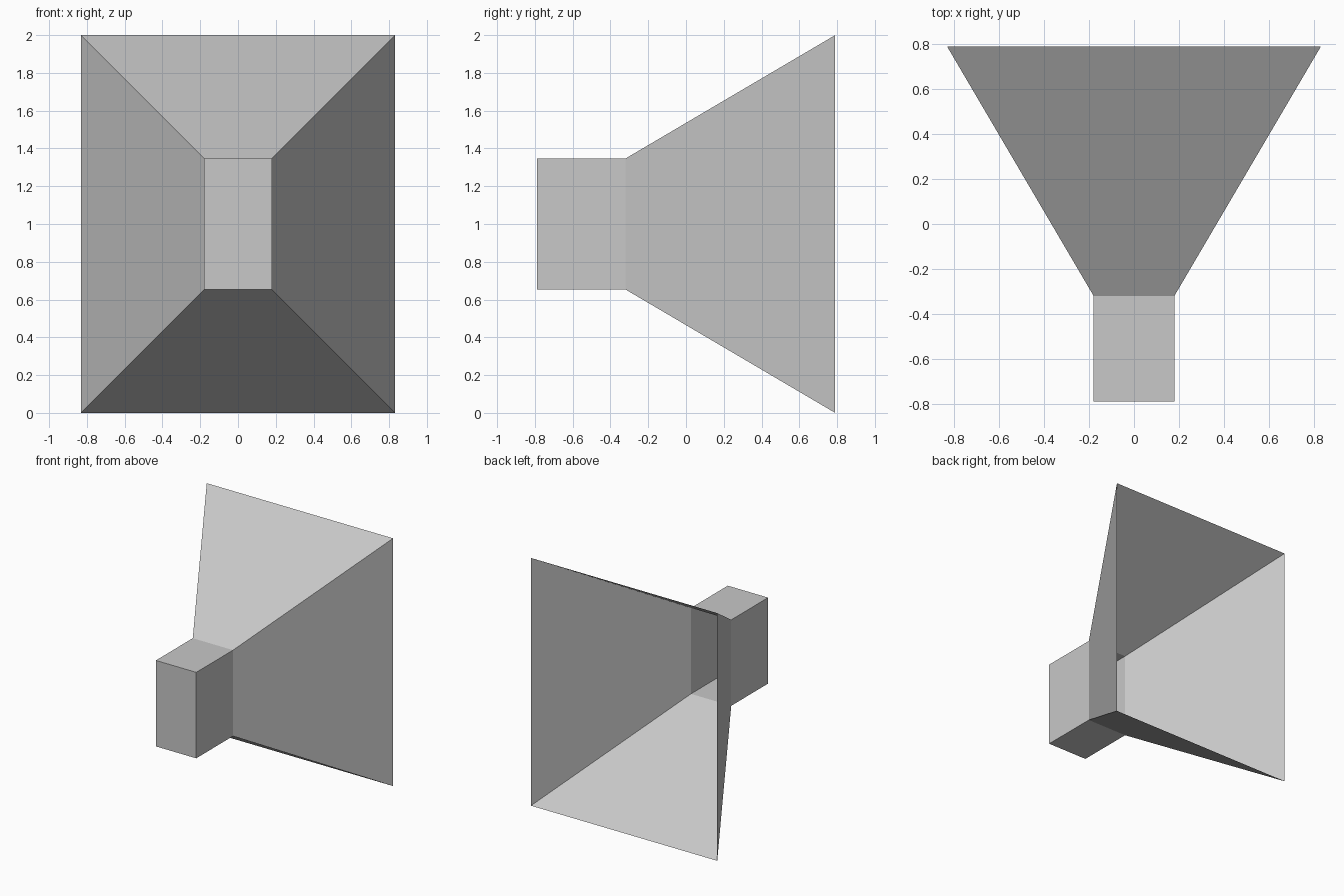
import bpy
import bmesh

cube = bpy.data.objects.get("Cube")
if cube:
    bpy.data.objects.remove(cube, do_unlink=True)

grey = bpy.data.materials.new("plain_grey")
grey.use_nodes = True
colour = (0.58, 0.58, 0.58, 1)
grey.diffuse_color = colour
grey.node_tree.nodes["Principled BSDF"].inputs["Base Color"].default_value = colour

MID_Z = 1.0


def ring(bm, y, half_w, half_h):
    """Rectangular cross-section facing along y."""
    corners = [(-1, -1), (1, -1), (1, 1), (-1, 1)]
    return [bm.verts.new((sx * half_w, y, MID_Z + sz * half_h)) for sx, sz in corners]


def tube(name, front, back, capped=False):
    """Thin four-sided tube between two cross-sections, open at the back."""
    bm = bmesh.new()
    a, b = ring(bm, *front), ring(bm, *back)
    for i in range(4):
        j = (i + 1) % 4
        bm.faces.new((a[j], a[i], b[i], b[j]))
    if capped:
        bm.faces.new(a)
    mesh = bpy.data.meshes.new(name)
    bm.to_mesh(mesh)
    bm.free()
    mesh.materials.append(grey)
    obj = bpy.data.objects.new(name, mesh)
    bpy.context.collection.objects.link(obj)
    return obj


# Cross-sections: y, half width, half height
closed_end = (-0.79, 0.18, 0.347)
throat = (-0.32, 0.18, 0.347)
mouth = (0.79, 0.832, 1.0)

# Straight section with a closed front, then the open flare
tube("throat_box", closed_end, throat, capped=True)
tube("horn_flare", throat, mouth)
